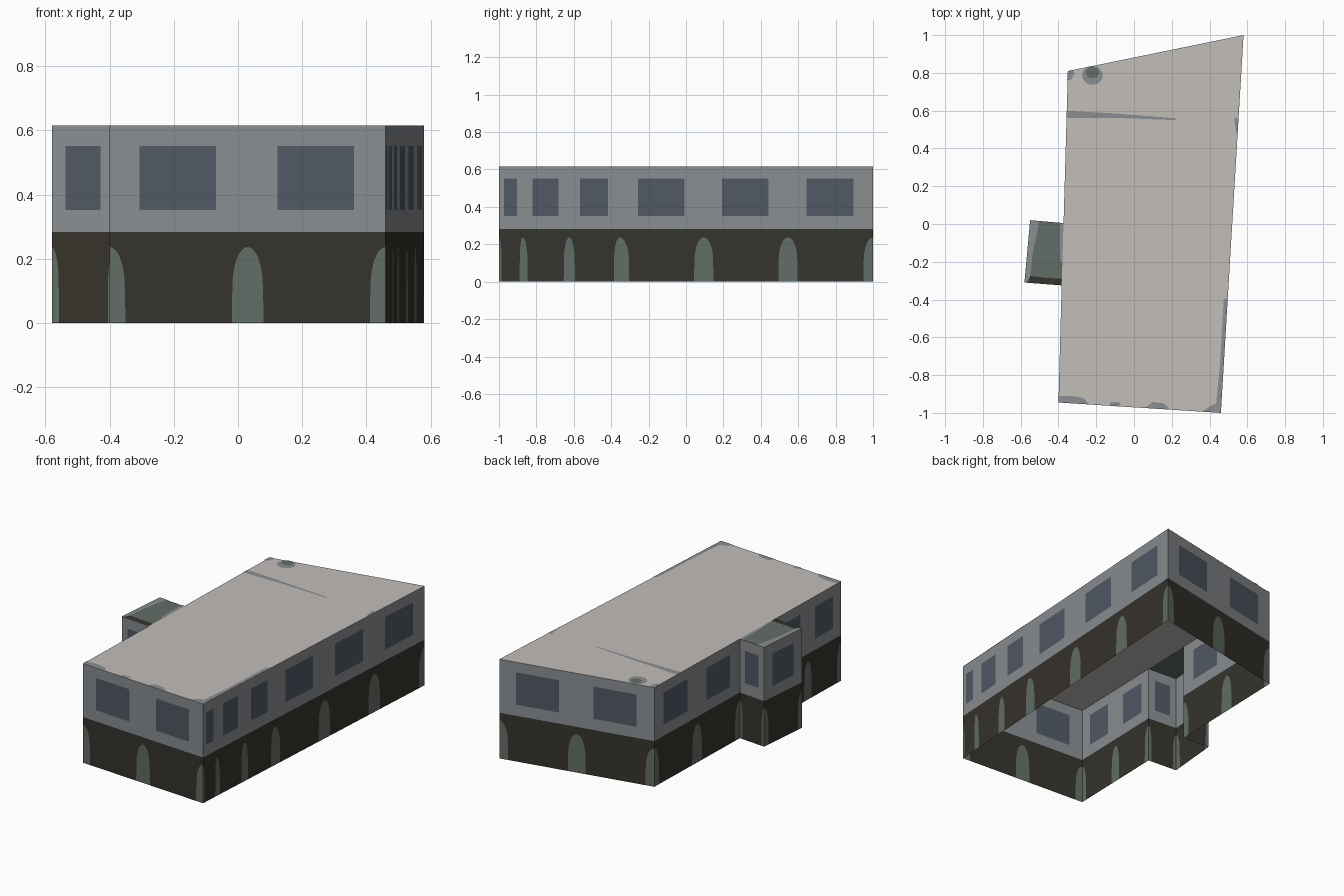
import bpy, bmesh, math
from mathutils import Vector

if "Cube" in bpy.data.objects:
    bpy.data.objects.remove(bpy.data.objects["Cube"])

H, BAND = 0.615, 0.283            # eaves height, top of dark plinth


def lin(c):
    c /= 255
    return c / 12.92 if c <= 0.04045 else ((c + 0.055) / 1.055) ** 2.4


def make_mat(name, r, g, b):
    m = bpy.data.materials.new(name)
    m.diffuse_color = (lin(r), lin(g), lin(b), 1)
    m.use_nodes = True
    m.node_tree.nodes["Principled BSDF"].inputs["Base Color"].default_value = m.diffuse_color
    return m


MATS = [make_mat("wall_grey", 138, 142, 145),
        make_mat("plinth_brown", 54, 51, 44),
        make_mat("arch_green_grey", 98, 109, 102),
        make_mat("window_blue_grey", 81, 89, 101),
        make_mat("roof_beige_grey", 194, 189, 185)]
WALL, PLINTH, ARCH, WINDOW, ROOF = range(5)


def build(name, polys):
    """Make one object from (points, material index) polygons."""
    bm = bmesh.new()
    for pts, mat in polys:
        f = bm.faces.new([bm.verts.new(p) for p in pts])
        f.material_index = mat
    bmesh.ops.remove_doubles(bm, verts=bm.verts, dist=1e-5)
    me = bpy.data.meshes.new(name)
    bm.to_mesh(me)
    bm.free()
    for m in MATS:
        me.materials.append(m)
    ob = bpy.data.objects.new(name, me)
    bpy.context.collection.objects.link(ob)
    return ob


# Half arch profile as (fraction of bay, height), from base to crown
HALF = [(0.115, 0.0), (0.113, 0.07)]
for i in range(9):
    a = math.pi / 2 * i / 8
    HALF.append((0.11 * math.cos(a), 0.115 + 0.122 * math.sin(a)))


def bay(a, b):
    """Wall bay: half arch at each end, one window between."""
    a, b = Vector(a), Vector(b)

    def P(u, z):
        p = a.lerp(b, u)
        return (p.x, p.y, z)

    left = [P(u, z) for u, z in HALF]
    right = [P(1 - u, z) for u, z in HALF]
    out = [([P(0, 0)] + left, ARCH),
           ([P(1, 0)] + right[::-1], ARCH),
           ([left[0]] + [right[0]] + right[1:] + [P(1, BAND), P(0, BAND)]
            + left[:0:-1], PLINTH)]
    us, zs = (0, 0.218, 0.77, 1), (BAND, 0.352, 0.552, H)
    for i in range(3):
        for j in range(3):
            out.append(([P(us[i], zs[j]), P(us[i + 1], zs[j]),
                         P(us[i + 1], zs[j + 1]), P(us[i], zs[j + 1])],
                        WINDOW if i == j == 1 else WALL))
    return out


def wall(name, a, b, cuts):
    a, b = Vector(a), Vector(b)
    polys = []
    for s, t in zip(cuts, cuts[1:]):
        polys += bay(a.lerp(b, s), a.lerp(b, t))
    build(name, polys)


# Footprint corners, counter-clockwise
FL, FR, BR, BL = (-0.40, -0.945), (0.46, -1.0), (0.58, 1.0), (-0.35, 0.81)
AB, ABO, AFO, AF = (-0.373, 0.005), (-0.55, 0.02), (-0.58, -0.31), (-0.383, -0.325)

one, two = (0, 1), (0, 0.5, 1)
side = [(y + 1) / 2 for y in (-1, -0.875, -0.625, -0.355, 0.095, 0.545, 1)]
wall("front_wall", FL, FR, two)
wall("right_wall", FR, BR, side)
wall("back_wall", BR, BL, two)
wall("left_wall_rear", BL, AB, two)
wall("annex_back_wall", AB, ABO, one)
wall("annex_outer_wall", ABO, AFO, one)
wall("annex_front_wall", AFO, AF, one)
wall("left_wall_front", AF, FL, two)


def flat(pts, mat, z):
    return ([(x, y, z) for x, y in pts], mat)


# Roofs
build("main_roof", [flat([FL, FR, BR, BL, AB, AF], ROOF, H)])
build("annex_roof", [flat([AB, ABO, AFO, AF], ARCH, H)])


def disc(cx, cy, rx, ry, mat, z):
    return flat([(cx + rx * math.cos(math.tau * i / 16),
                  cy + ry * math.sin(math.tau * i / 16)) for i in range(16)], mat, z)


# Weathering patches on the roofs
Z = H + 0.002
build("roof_patches", [
    flat([(-0.357, 0.56), (-0.1, 0.562), (0.22, 0.55), (0.22, 0.56),
          (-0.1, 0.585), (-0.356, 0.60)], WALL, Z),
    flat([(0.43, -0.998), (0.46, -1.0), (0.496, -0.39), (0.475, -0.40),
          (0.455, -0.75)], WALL, Z),
    flat([(-0.40, -0.945), (-0.24, -0.955), (-0.26, -0.925), (-0.32, -0.91),
          (-0.399, -0.91)], WALL, Z),
    flat([(0.06, -0.974), (0.19, -0.982), (0.16, -0.95), (0.10, -0.942)], WALL, Z),
    flat([(0.36, -0.993), (0.43, -0.998), (0.44, -0.95), (0.41, -0.96)], WALL, Z),
    flat([(0.53, 0.56), (0.545, 0.46), (0.553, 0.56)], WALL, Z),
    flat([(-0.354, 0.76), (-0.33, 0.765), (-0.315, 0.80), (-0.325, 0.814),
          (-0.35, 0.81)], WALL, Z),
    disc(-0.10, -0.953, 0.03, 0.012, WALL, Z),
    disc(-0.22, 0.787, 0.055, 0.05, WALL, Z),
    disc(-0.22, 0.802, 0.035, 0.03, ARCH, Z + 0.002),
])
build("annex_roof_patches", [
    flat([ABO, AFO, (-0.55, -0.285), (-0.535, -0.15), (-0.51, -0.03),
          (-0.50, 0.016)], WALL, Z),
    flat([AB, (-0.392, 0.006), (-0.393, -0.20), (-0.379, -0.20)], WALL, Z),
    flat([(-0.56, -0.31), AF, (-0.383, -0.29), (-0.47, -0.285),
          (-0.55, -0.275)], PLINTH, Z + 0.001),
])
